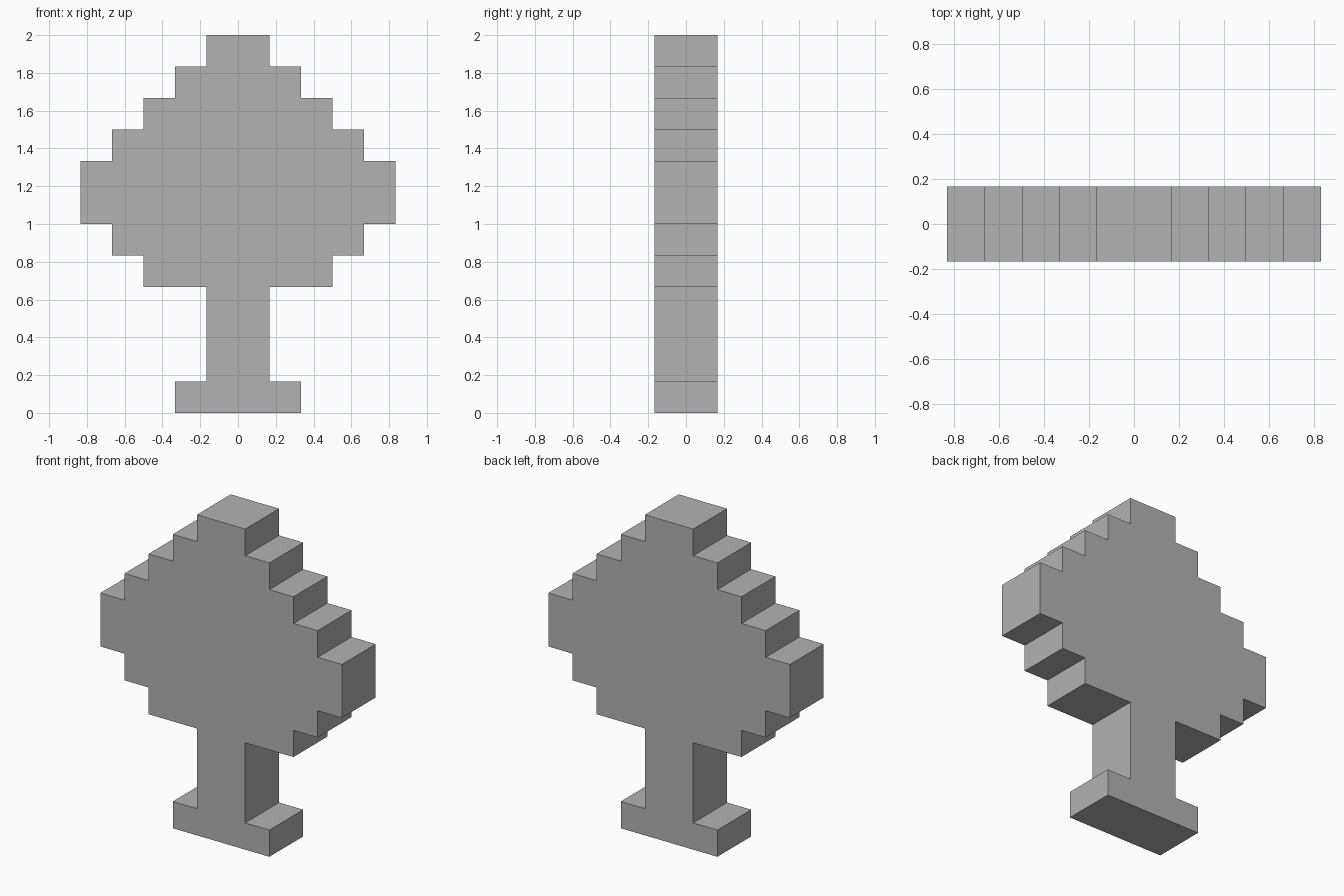
import bpy
import bmesh

cube = bpy.data.objects.get("Cube")
if cube:
    bpy.data.objects.remove(cube, do_unlink=True)

UNIT = 1 / 6          # size of one block
HALF_DEPTH = UNIT

# One plain grey for the whole tree
grey = bpy.data.materials.new("plain_grey")
grey.use_nodes = True
colour = (0.45, 0.45, 0.45, 1)
grey.diffuse_color = colour
grey.node_tree.nodes["Principled BSDF"].inputs["Base Color"].default_value = colour

# Layers from the ground up: (half width, height) in blocks
foot = [(2, 1)]
trunk = [(1, 3)]
crown = [(3, 1), (4, 1), (5, 2), (4, 1), (3, 1), (2, 1), (1, 1)]


def stepped_outline(layers):
    """Right-hand staircase, then its mirror image back down."""
    right, z = [], 0
    for half_width, height in layers:
        right += [(half_width, z), (half_width, z + height)]
        z += height
    return right + [(-x, z) for x, z in reversed(right)]


# Extrude the stepped silhouette from front to back
bm = bmesh.new()
outline = stepped_outline(foot + trunk + crown)
front = bm.faces.new([bm.verts.new((x * UNIT, -HALF_DEPTH, z * UNIT)) for x, z in outline])
extruded = bmesh.ops.extrude_face_region(bm, geom=[front], use_keep_orig=True)
back_verts = [g for g in extruded["geom"] if isinstance(g, bmesh.types.BMVert)]
bmesh.ops.translate(bm, verts=back_verts, vec=(0, 2 * HALF_DEPTH, 0))
bmesh.ops.recalc_face_normals(bm, faces=bm.faces)

mesh = bpy.data.meshes.new("block_tree")
bm.to_mesh(mesh)
bm.free()
mesh.materials.append(grey)
tree = bpy.data.objects.new("block_tree", mesh)
bpy.context.collection.objects.link(tree)
